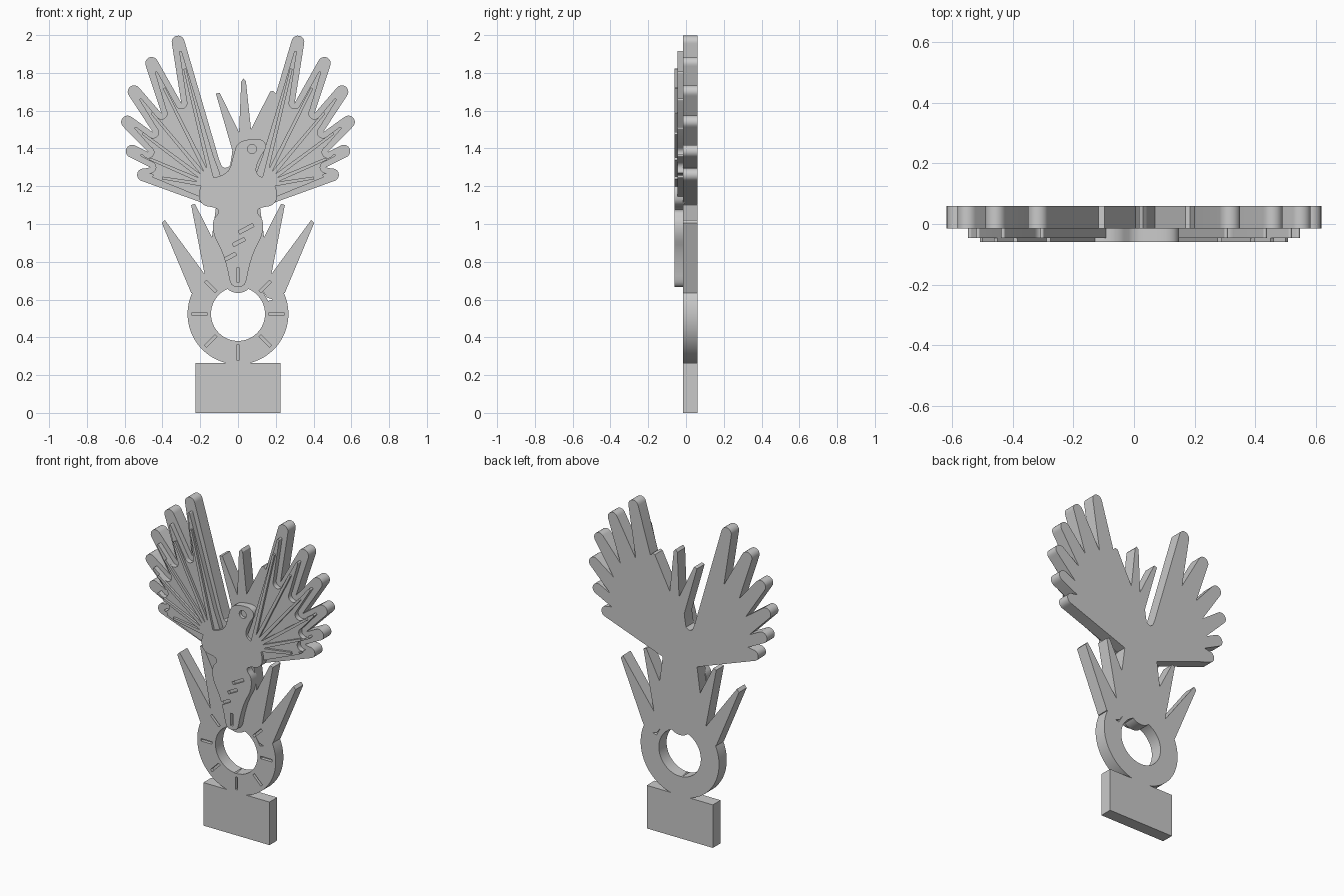
import bpy, bmesh, math
from mathutils import Vector

cube = bpy.data.objects.get("Cube")
if cube:
    bpy.data.objects.remove(cube, do_unlink=True)

grey = bpy.data.materials.new("plain grey")
grey.use_nodes = True
grey.diffuse_color = (0.59, 0.59, 0.59, 1)
grey.node_tree.nodes["Principled BSDF"].inputs["Base Color"].default_value = grey.diffuse_color

BACK, PLATE, WING, FRONT = 0.06, -0.015, -0.046, -0.06   # layer depths
HUB = Vector((0.13, 1.2))                                # feather root
RING_Z = 0.524


def prism(name, pts, y0, y1):
    """Extrude an x-z outline between two depths."""
    bm = bmesh.new()
    face = bm.faces.new([bm.verts.new((p[0], y0, p[1])) for p in pts])
    out = bmesh.ops.extrude_face_region(bm, geom=[face])
    moved = [v for v in out["geom"] if isinstance(v, bmesh.types.BMVert)]
    bmesh.ops.translate(bm, verts=moved, vec=(0, y1 - y0, 0))
    bmesh.ops.recalc_face_normals(bm, faces=bm.faces)
    mesh = bpy.data.meshes.new(name)
    bm.to_mesh(mesh)
    bm.free()
    mesh.materials.append(grey)
    ob = bpy.data.objects.new(name, mesh)
    bpy.context.collection.objects.link(ob)
    return ob


def boolean(target, others, operation):
    """Combine solids into the target and drop the operands."""
    for other in others:
        mod = target.modifiers.new("solid", "BOOLEAN")
        mod.operation, mod.object, mod.solver = operation, other, "EXACT"
        bpy.context.view_layer.objects.active = target
        bpy.ops.object.modifier_apply(modifier=mod.name)
        bpy.data.objects.remove(other, do_unlink=True)


def arc(c, r, a0, a1, n=10):
    return [Vector((c[0] + r * math.cos(a0 + (a1 - a0) * i / n),
                    c[1] + r * math.sin(a0 + (a1 - a0) * i / n))) for i in range(n + 1)]


def disc(c, r, n=64):
    return arc(c, r, 0, math.tau, n)[:-1]


def bar(c, length, width, angle):
    u = Vector((math.cos(angle), math.sin(angle)))
    v = Vector((-u.y, u.x)) * width / 2
    u, c = u * length / 2, Vector(c)
    return [c - u - v, c + u - v, c + u + v, c - u + v]


def mirrored(half):
    return half + [(-x, z) for x, z in reversed(half) if x > 0]


def flip(pts, side):
    return [(p[0] * side, p[1]) for p in pts]


def rounded(pts, steps=2):
    """Corner cutting for soft outlines."""
    pts = [Vector(p) for p in pts]
    for _ in range(steps):
        pts = [q for a, b in zip(pts, pts[1:] + pts[:1])
               for q in (a.lerp(b, 0.25), a.lerp(b, 0.75))]
    return pts


def heading(p):
    d = Vector(p) - HUB
    return math.atan2(d.y, d.x)


# Feather tips and the notches between them, from the top feather down
tips = [(.317, 1.963), (.457, 1.85), (.55, 1.7), (.585, 1.54), (.56, 1.385), (.5, 1.26)]
notches = [(.3, 1.64), (.405, 1.585), (.45, 1.485), (.475, 1.38), (.465, 1.3)]
quarter = math.pi / 2


def wing_outline(start, end, pull, tip_r, notch_r):
    pts = list(start)
    for i, tip in enumerate(tips):
        a = heading(tip)
        c = Vector(tip) - pull * Vector((math.cos(a), math.sin(a)))
        pts += arc(c, tip_r, a + quarter, a - quarter)
        if i < len(notches):
            n, b = notches[i], heading(notches[i])
            pts += arc(n, notch_r, b + quarter, b + 3 * quarter) if notch_r else [n]
    return pts + list(end)


# Back plate: stand, ring, lower leaves, wings and upper spikes
plate = prism("back_plate", disc((0, RING_Z), 0.267, 96), PLATE, BACK)
leaves = mirrored([(0, .6), (.248, .635), (.403, 1.005), (.388, 1.022), (.177, .735),
                   (.248, 1.1), (.228, 1.107), (.138, .93), (.115, 1.1), (0, 1.2)])
boolean(plate, [prism("leaves", leaves, PLATE, BACK)], "UNION")
boolean(plate, [prism("ring_hole", disc((0, RING_Z), 0.143), -1, 1)], "DIFFERENCE")

stand = [(-.225, 0), (.225, 0), (.225, .265), (-.225, .265)]
spikes = [
    [(-.117, 1.69), (-.097, 1.695), (.008, 1.48), (.02, 1.28), (-.042, 1.28), (-.03, 1.39)],
    [(.017, 1.755), (.03, 1.77), (.042, 1.755), (.07, 1.49), (.05, 1.27), (-.02, 1.29), (.005, 1.47)],
    [(.17, 1.7), (.185, 1.705), (.21, 1.68), (.2, 1.4), (.03, 1.26), (.068, 1.5)],
]
parts = [prism("stand", stand, PLATE, BACK),
         prism("tail_end", disc((0, .72), .085, 40), PLATE, BACK)]
parts += [prism("spike", s, PLATE, BACK) for s in spikes]
# the left root carries the head, the right root ends in a rounded gap
roots = {1: [(-.02, 1.1), (-.042, 1.31), (-.02, 1.44), (.13, 1.45)],
         -1: [(-.02, 1.1), (-.02, 1.31), (.042, 1.31), (.055, 1.3), (.07, 1.297), (.085, 1.305), (.1, 1.34)]}
for side, root in roots.items():
    outline = wing_outline(root, [(.115, 1.085)], 0, .034, 0)
    parts.append(prism("wing_plate", flip(outline, side), PLATE, BACK))
boolean(plate, parts, "UNION")

# Engraved ticks around the ring and a small slit through it
cuts = []
for k in range(8):
    a = k * math.pi / 4
    if k != 2:
        mid = (.204 * math.cos(a), RING_Z + .204 * math.sin(a))
        cuts.append(prism("tick", bar(mid, .078, .015, a), -.1, PLATE + .02))
cuts.append(prism("slit", [(.13, .645), (.155, .61), (.185, .6), (.16, .592)], -.1, .1))
boolean(plate, cuts, "DIFFERENCE")

# Raised wing panels and feather ribs
objects = [plate]
for side, word in ((1, "left"), (-1, "right")):
    panel = wing_outline([(.06, 1.15), (.1, 1.28), (.13, 1.36)], [(.12, 1.11)], .055, .007, .03)
    objects.append(prism(word + "_wing_panel", flip(panel, side), WING, PLATE + .01))
    for i, tip in enumerate(tips):
        a = heading(tip)
        u = Vector((math.cos(a), math.sin(a)))
        v = Vector((-u.y, u.x))
        end = Vector(tip) - u * (.145 if i < 3 else .1)
        rib = [HUB - v * .012, end - v * .007, end + v * .007, HUB + v * .012]
        objects.append(prism(f"{word}_rib_{i + 1}", flip(rib, side), FRONT, WING + .005))

# Bird body with head, shoulders and tapering tail
body_pts = [(0, .665), (-.04, .675), (-.055, .76), (-.085, .86), (-.13, .94), (-.135, 1.02),
            (-.1, 1.06), (-.11, 1.085), (-.2, 1.1), (-.21, 1.18), (-.17, 1.24), (-.1, 1.25),
            (-.045, 1.28), (-.025, 1.36), (-.005, 1.43), (.06, 1.45), (.13, 1.45), (.155, 1.41),
            (.12, 1.36), (.09, 1.29), (.11, 1.25), (.17, 1.24), (.21, 1.18), (.2, 1.1),
            (.11, 1.085), (.1, 1.06), (.135, 1.02), (.13, .94), (.085, .86), (.055, .76), (.04, .675)]
body = prism("bird_body", rounded(body_pts), FRONT, PLATE + .01)
slashes = [((.043, .975), .085), ((.005, .905), .07), ((-.045, .825), .075)]
cuts = [prism("slash", bar(c, n, .018, math.radians(28)), -.1, FRONT + .02) for c, n in slashes]
cuts.append(prism("tail_tick", bar((0, .73), .075, .015, quarter), -.1, FRONT + .02))
cuts.append(prism("eye", disc((.074, 1.397), .024, 24), -.1, FRONT + .02))
boolean(body, cuts, "DIFFERENCE")
objects.append(body)

# Smooth the rounded rims, keep the edges sharp
bpy.ops.object.select_all(action="DESELECT")
for ob in objects:
    ob.select_set(True)
bpy.context.view_layer.objects.active = plate
bpy.ops.object.shade_smooth_by_angle(angle=math.radians(30))
